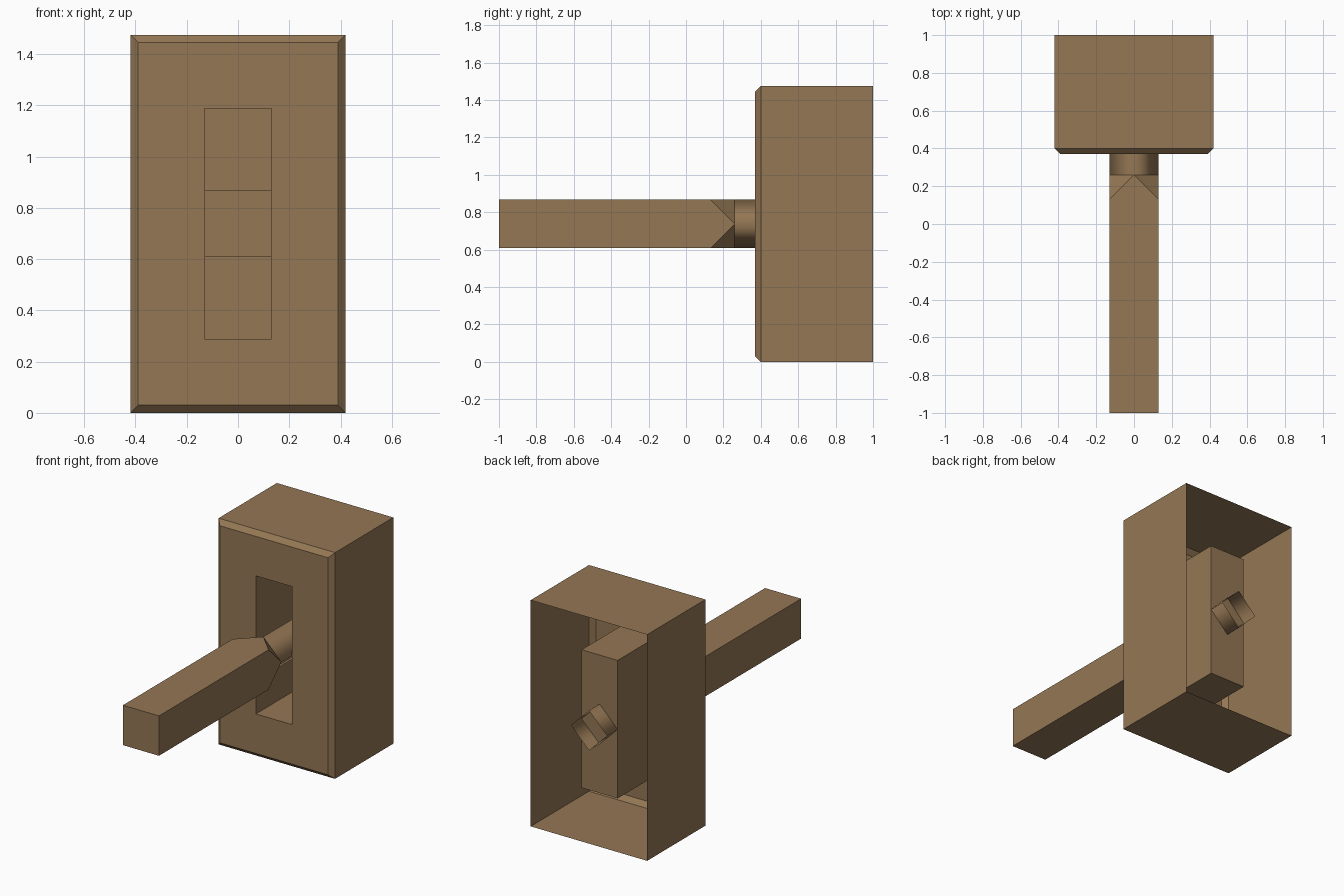
import bpy
import bmesh
from math import cos, sin, pi, sqrt

cube = bpy.data.objects.get("Cube")
if cube:
    bpy.data.objects.remove(cube, do_unlink=True)

MID = 0.7375          # height of the shared centre line
HALF = 0.13           # half width of lever and slot

brown = bpy.data.materials.new("warm_brown")
brown.use_nodes = True
colour = (0.296, 0.184, 0.089, 1.0)
brown.diffuse_color = colour
brown.node_tree.nodes["Principled BSDF"].inputs["Base Color"].default_value = colour


def rect_ring(bm, y, half_w, half_h):
    """Rectangle across the y axis, counter-clockwise from the front."""
    signs = ((-1, -1), (1, -1), (1, 1), (-1, 1))
    return [bm.verts.new((sx * half_w, y, MID + sz * half_h)) for sx, sz in signs]


def square_ring(bm, y, radius, turn):
    """Square across the y axis with its first corner at angle turn."""
    angles = [turn + k * pi / 2 for k in range(4)]
    return [bm.verts.new((radius * cos(a), y, MID + radius * sin(a))) for a in angles]


def bridge(bm, a, b):
    n = len(a)
    return [bm.faces.new((a[i], a[(i + 1) % n], b[(i + 1) % n], b[i])) for i in range(n)]


def finish(bm, name):
    mesh = bpy.data.meshes.new(name)
    bm.to_mesh(mesh)
    bm.free()
    mesh.materials.append(brown)
    obj = bpy.data.objects.new(name, mesh)
    bpy.context.collection.objects.link(obj)
    return obj


# Housing: thin shell open at the back, chamfered front with a slot
bm = bmesh.new()
rings = [rect_ring(bm, *r) for r in (
    (1.0, 0.42, MID),
    (0.40, 0.42, MID),
    (0.37, 0.39, MID - 0.03),
    (0.37, HALF, 0.45),
)]
for a, b in zip(rings, rings[1:]):
    bridge(bm, a, b)
finish(bm, "housing")

# Slot pocket: box running back from the slot, closed at the rear
bm = bmesh.new()
front, rear = rect_ring(bm, 0.37, HALF, 0.45), rect_ring(bm, 0.89, HALF, 0.45)
bridge(bm, front, rear)
bm.faces.new(rear)
finish(bm, "slot_pocket")

# Lever: square bar whose corners taper into a smooth turned neck, open at the rear
bm = bmesh.new()
neck_end = square_ring(bm, 1.0, HALF, 0)
neck = square_ring(bm, 0.26, HALF, 0)
shoulder = square_ring(bm, 0.13, HALF * sqrt(2), pi / 4)
tip = square_ring(bm, -1.0, HALF * sqrt(2), pi / 4)
for face in bridge(bm, neck_end, neck):
    face.smooth = True
for k in range(4):
    bm.faces.new((neck[k], neck[(k + 1) % 4], shoulder[k]))
    bm.faces.new((neck[k], shoulder[k], shoulder[k - 1]))
bridge(bm, shoulder, tip)
bm.faces.new(tip)
finish(bm, "lever")
